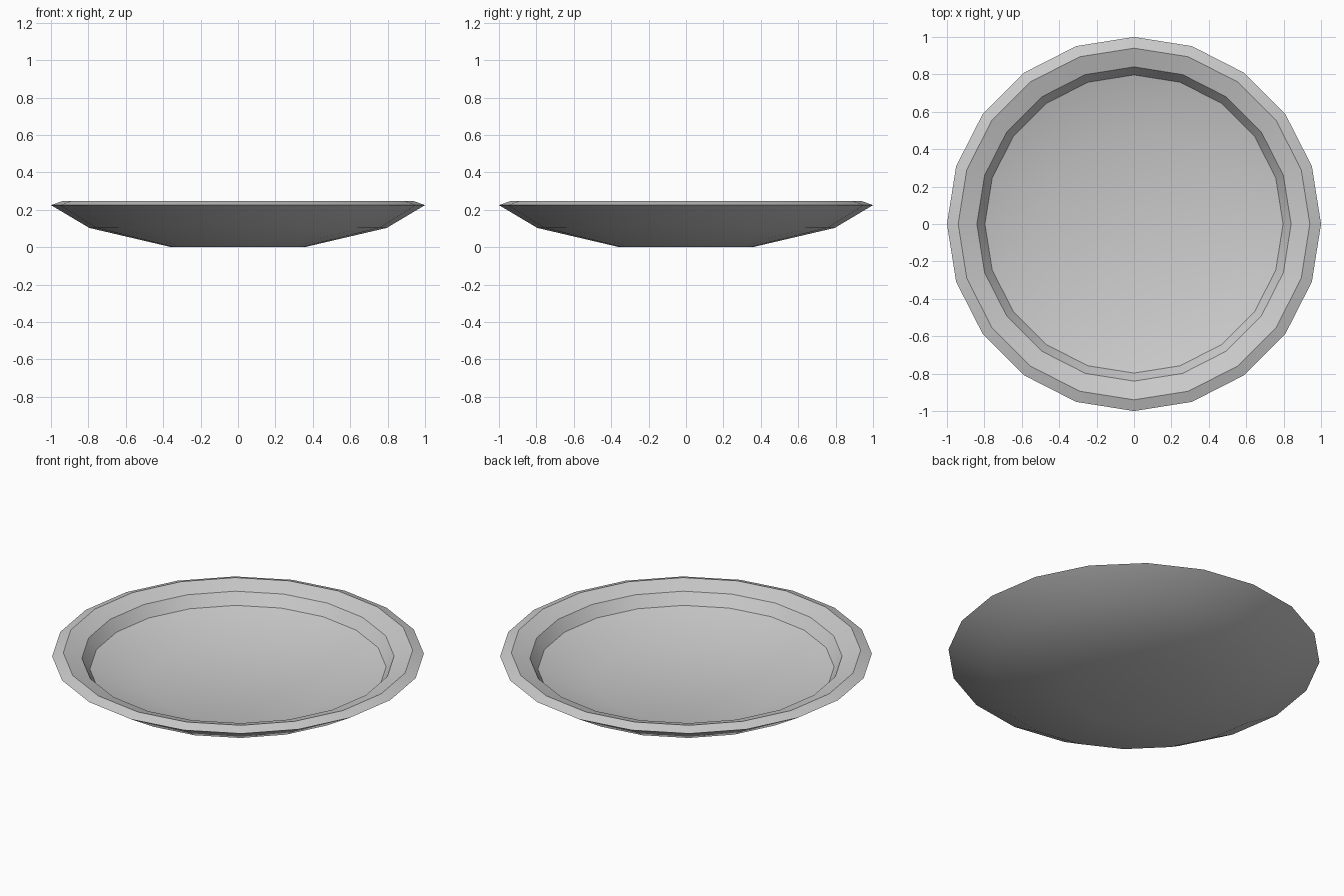
import bpy, bmesh, math

if "Cube" in bpy.data.objects:
    bpy.data.objects.remove(bpy.data.objects["Cube"])

SIDES = 20

# closed cross-section (radius, height), from the foot up over the rim and down inside
PROFILE = [
    (0.355, 0.00), (0.795, 0.103), (1.00, 0.225),   # underside and outer wall
    (0.94, 0.246), (0.84, 0.212),                   # raised rim
    (0.797, 0.148), (0.50, 0.06),                   # inner step and basin
]

bm = bmesh.new()
rings = []
for r, z in PROFILE:
    rings.append([bm.verts.new((r * math.cos(2 * math.pi * i / SIDES),
                                r * math.sin(2 * math.pi * i / SIDES), z))
                  for i in range(SIDES)])

# walls between neighbouring rings
for a, b in zip(rings, rings[1:]):
    for i in range(SIDES):
        j = (i + 1) % SIDES
        bm.faces.new((a[i], a[j], b[j], b[i]))

# foot underneath and floor of the basin
bm.faces.new(list(reversed(rings[0])))
bm.faces.new(rings[-1])
bmesh.ops.recalc_face_normals(bm, faces=bm.faces[:])

mesh = bpy.data.meshes.new("plate")
bm.to_mesh(mesh)
bm.free()
plate = bpy.data.objects.new("plate", mesh)
bpy.context.collection.objects.link(plate)

# soft walls, crisp rim edges
bpy.context.view_layer.objects.active = plate
plate.select_set(True)
bpy.ops.object.shade_smooth_by_angle(angle=math.radians(30))
